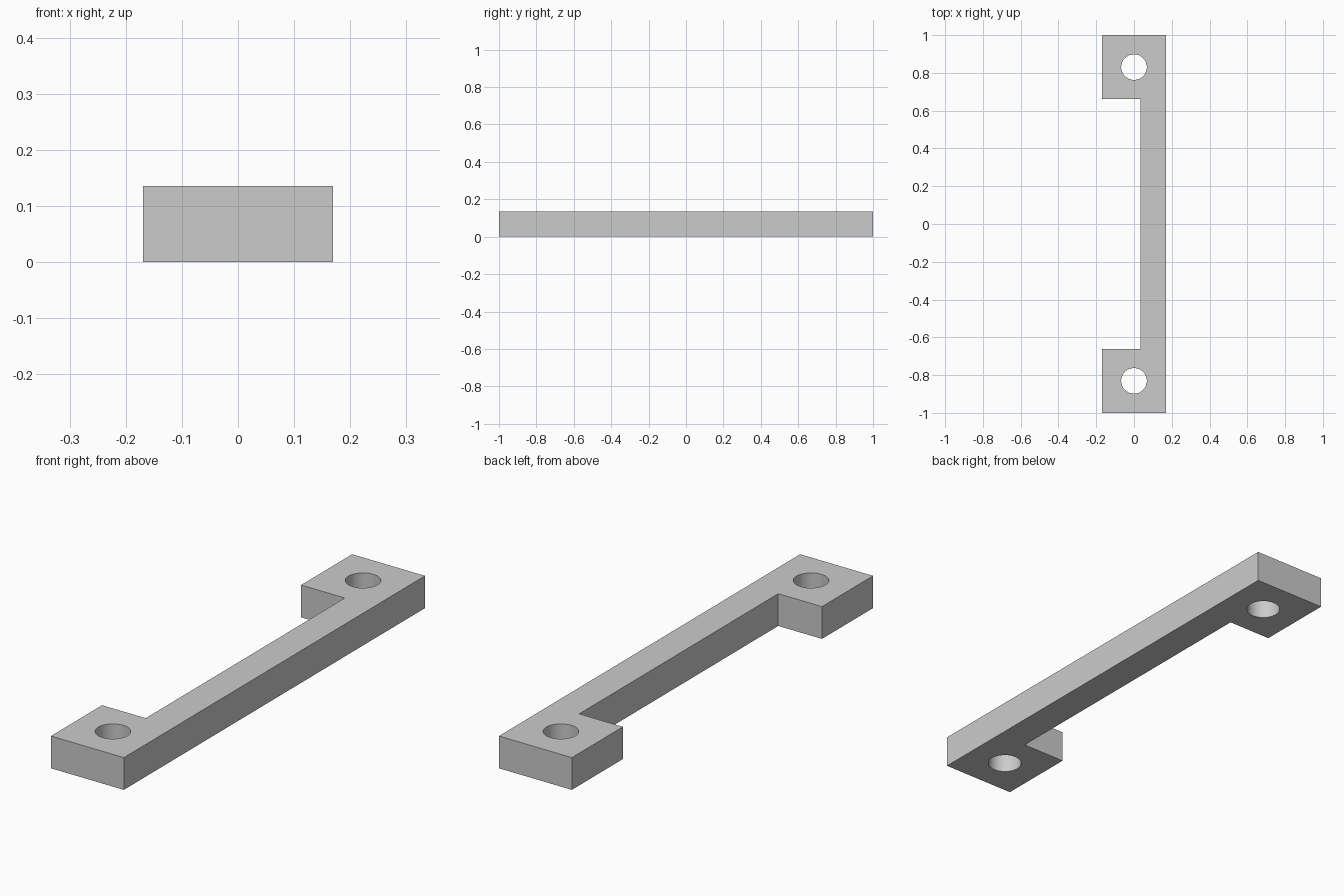
import bpy
import bmesh
import math

cube = bpy.data.objects.get("Cube")
if cube:
    bpy.data.objects.remove(cube, do_unlink=True)

# Proportions: a 59 x 10 x 4 bracket scaled to a length of 2
U = 2 / 59
HALF_W, HALF_L, HEIGHT = 5 * U, 29.5 * U, 4 * U
BAR_X, TAB_Y = 1 * U, 19.5 * U
HOLE_Y, HOLE_R = 24.5 * U, 2 * U

grey = bpy.data.materials.new("light grey")
grey.use_nodes = True
colour = (0.6, 0.6, 0.6, 1)
grey.diffuse_color = colour
grey.node_tree.nodes["Principled BSDF"].inputs["Base Color"].default_value = colour


def prism(name, outline, z0, z1):
    """Extrude a counter-clockwise outline from z0 to z1."""
    bm = bmesh.new()
    face = bm.faces.new([bm.verts.new((x, y, z0)) for x, y in outline])
    moved = bmesh.ops.extrude_face_region(bm, geom=[face])["geom"]
    verts = [g for g in moved if isinstance(g, bmesh.types.BMVert)]
    bmesh.ops.translate(bm, verts=verts, vec=(0, 0, z1 - z0))
    bmesh.ops.recalc_face_normals(bm, faces=bm.faces[:])
    mesh = bpy.data.meshes.new(name)
    bm.to_mesh(mesh)
    bm.free()
    mesh.materials.append(grey)
    obj = bpy.data.objects.new(name, mesh)
    bpy.context.collection.objects.link(obj)
    return obj


# C-shaped bracket: slim bar with a square tab at each end
bracket = prism("mounting_bracket", [
    (HALF_W, -HALF_L), (HALF_W, HALF_L), (-HALF_W, HALF_L), (-HALF_W, TAB_Y),
    (BAR_X, TAB_Y), (BAR_X, -TAB_Y), (-HALF_W, -TAB_Y), (-HALF_W, -HALF_L),
], 0, HEIGHT)

# Round screw hole through each tab
SIDES = 64
for side, label in ((-1, "front"), (1, "back")):
    circle = [(HOLE_R * math.cos(math.tau * i / SIDES),
               side * HOLE_Y + HOLE_R * math.sin(math.tau * i / SIDES))
              for i in range(SIDES)]
    cutter = prism(label + "_hole_cutter", circle, -U, HEIGHT + U)
    cutter.hide_render = True
    cut = bracket.modifiers.new(label + "_hole", "BOOLEAN")
    cut.operation = "DIFFERENCE"
    cut.solver = "EXACT"
    cut.object = cutter
    bpy.ops.object.select_all(action="DESELECT")
    bracket.select_set(True)
    bpy.context.view_layer.objects.active = bracket
    bpy.ops.object.modifier_apply(modifier=cut.name)
    bpy.data.objects.remove(cutter, do_unlink=True)

# Smooth hole walls, crisp edges
bpy.ops.object.shade_smooth_by_angle(angle=math.radians(30))
